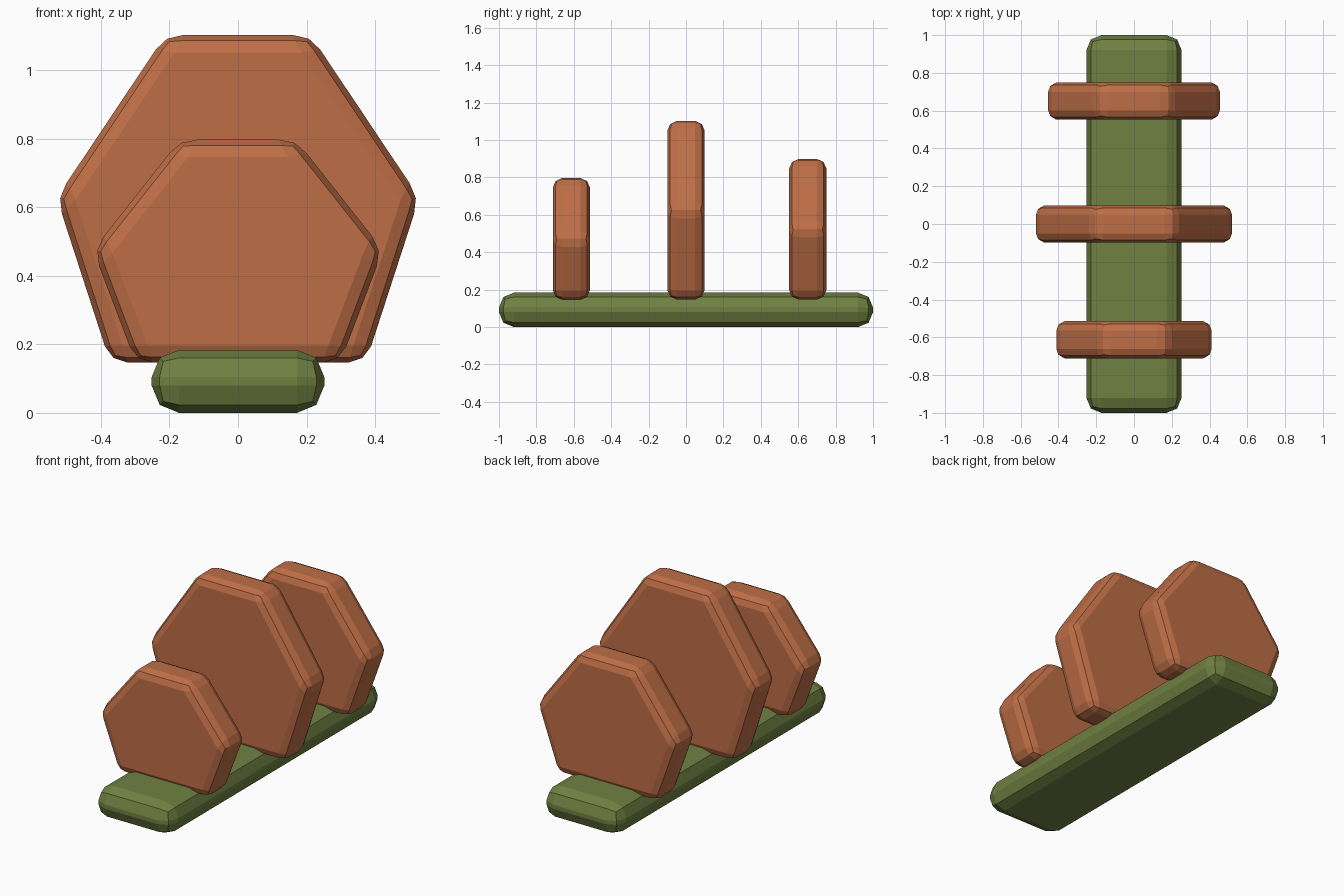
import bpy
import bmesh

if "Cube" in bpy.data.objects:
    bpy.data.objects.remove(bpy.data.objects["Cube"])


def make_material(name, colour):
    mat = bpy.data.materials.new(name)
    mat.diffuse_color = (*colour, 1.0)
    mat.use_nodes = True
    mat.node_tree.nodes["Principled BSDF"].inputs["Base Color"].default_value = mat.diffuse_color
    return mat


orange = make_material("terracotta orange", (0.515, 0.156, 0.062))
green = make_material("moss green", (0.162, 0.218, 0.054))


def prism(name, profile, y0, y1, mat, bevel):
    """Extrude an x-z outline along y and round every edge in two facets."""
    bm = bmesh.new()
    front = [bm.verts.new((x, y0, z)) for x, z in profile]
    face = bm.faces.new(front)
    ext = bmesh.ops.extrude_face_region(bm, geom=[face])
    moved = [v for v in ext["geom"] if isinstance(v, bmesh.types.BMVert)]
    bmesh.ops.translate(bm, verts=moved, vec=(0, y1 - y0, 0))
    bmesh.ops.recalc_face_normals(bm, faces=bm.faces)
    mesh = bpy.data.meshes.new(name)
    bm.to_mesh(mesh)
    bm.free()
    mesh.materials.append(mat)
    obj = bpy.data.objects.new(name, mesh)
    bpy.context.collection.objects.link(obj)
    mod = obj.modifiers.new("rounded edges", "BEVEL")
    mod.width = bevel
    mod.segments = 2
    mod.limit_method = 'NONE'
    return obj


def mirrored(right):
    """Complete an outline from its right half, listed bottom to top."""
    return right + [(-x, z) for x, z in reversed(right)]


# Long base bar
prism("base_bar", mirrored([(0.252, 0.0), (0.252, 0.184)]), -1.0, 1.0, green, 0.08)

# Upright six-sided plates: name, y centre, half width, top height
BOTTOM, HALF_THICK = 0.147, 0.099
for name, y, w, top in (("front_plate", -0.613, 0.423, 0.797),
                        ("middle_plate", 0.0, 0.529, 1.102),
                        ("back_plate", 0.651, 0.466, 0.899)):
    outline = mirrored([(0.705 * w, BOTTOM), (w, (BOTTOM + top) / 2 + 0.003), (0.4 * w, top)])
    prism(name, outline, y - HALF_THICK, y + HALF_THICK, orange, 0.05)
